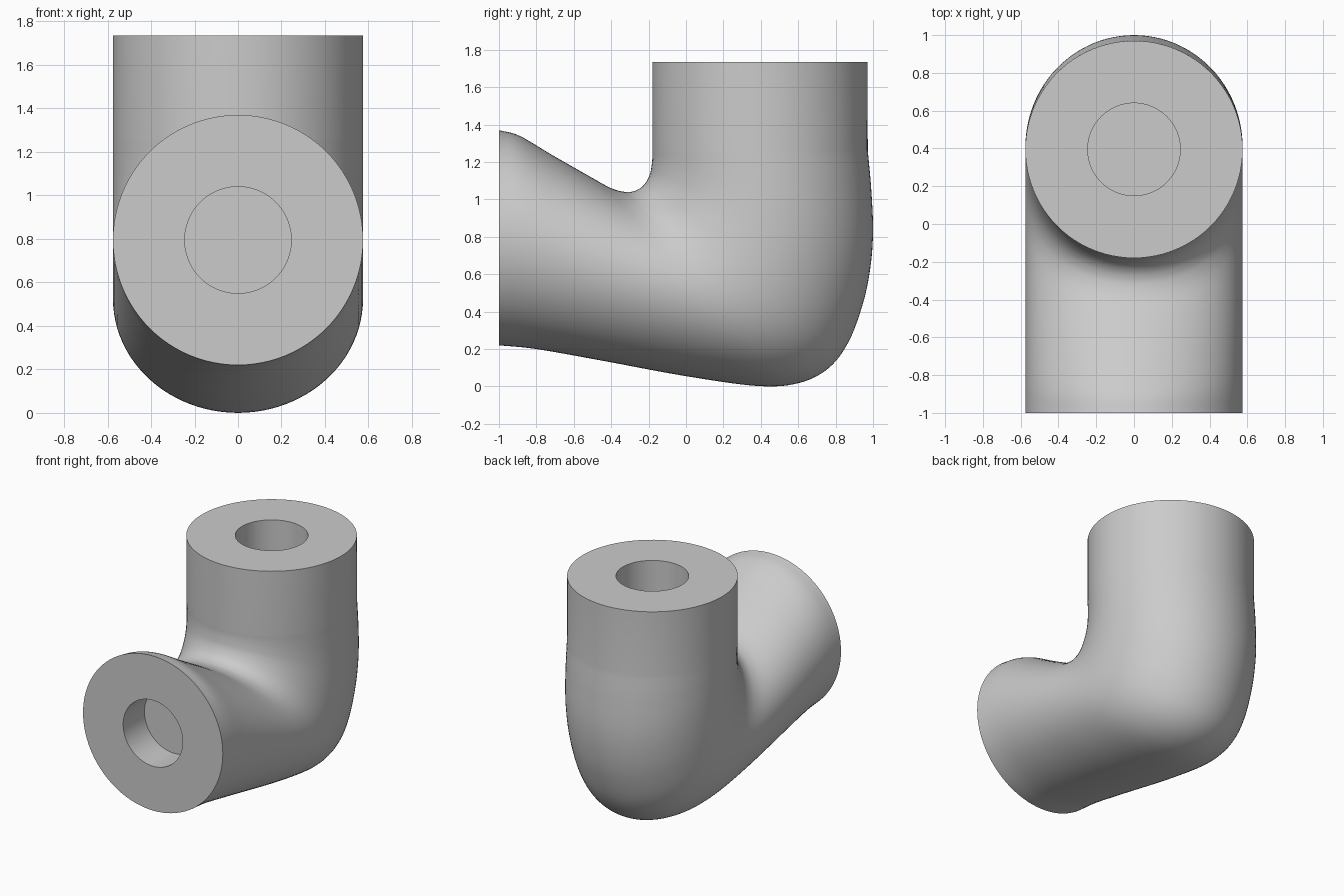
import bpy, bmesh, math
from mathutils import Vector

if "Cube" in bpy.data.objects:
    bpy.data.objects.remove(bpy.data.objects["Cube"], do_unlink=True)

SIDES, STEPS = 96, 6
RADIUS, BORE, DEPTH = 0.575, 0.245, 0.25
TOP = 1.735

# Side profile of the bend: (inner y, inner z, outer y, outer z)
STATIONS = [Vector(s) for s in (
    (-1, 1.37, -1, .22), (-.89, 1.34, -.8, .2), (-.72, 1.24, -.46, .14),
    (-.51, 1.12, 0, .055), (-.4, 1.06, .39, .002), (-.325, 1.04, .61, .02),
    (-.275, 1.045, .765, .1), (-.238, 1.065, .87, .24), (-.212, 1.095, .945, .44),
    (-.193, 1.135, .985, .63), (-.184, 1.18, 1, .83), (-.18, 1.22, .99, 1.06),
    (-.18, 1.26, .972, 1.26))]


def smooth_path(pts):
    """Spline through the stations."""
    ext = [2 * pts[0] - pts[1]] + pts + [2 * pts[-1] - pts[-2]]
    path = []
    for a, b, c, d in zip(ext, ext[1:], ext[2:], ext[3:]):
        for i in range(STEPS):
            t = i / STEPS
            path.append(0.5 * (2 * b + (c - a) * t + (2 * a - 5 * b + 4 * c - d) * t ** 2
                               + (3 * b - a - 3 * c + d) * t ** 3))
    return path + [pts[-1]]


def front_ring(y, r):
    return Vector((y, 0.795 + r, y, 0.795 - r)), r


def top_ring(z, r):
    return Vector((0.395 - r, z, 0.395 + r, z)), r


# Front socket, outer skin, then top socket, as one chain of rings
rings = [front_ring(-1 + DEPTH, BORE), front_ring(-1, BORE)]
rings += [(s, RADIUS) for s in smooth_path(STATIONS)]
rings += [top_ring(TOP, RADIUS), top_ring(TOP, BORE), top_ring(TOP - DEPTH, BORE)]

bm = bmesh.new()
loops = []
for s, half_width in rings:
    inner, outer = Vector((0, s[0], s[1])), Vector((0, s[2], s[3]))
    mid, half = (inner + outer) / 2, (inner - outer) / 2
    angles = [2 * math.pi * k / SIDES for k in range(SIDES)]
    loops.append([bm.verts.new(mid + half * math.cos(a)
                               + Vector((half_width * math.sin(a), 0, 0))) for a in angles])
for low, high in zip(loops, loops[1:]):
    for k in range(SIDES):
        n = (k + 1) % SIDES
        bm.faces.new((low[k], low[n], high[n], high[k]))

# Socket floors
bm.faces.new(loops[0])
bm.faces.new(loops[-1])
bmesh.ops.recalc_face_normals(bm, faces=bm.faces)

mesh = bpy.data.meshes.new("pipe_elbow")
bm.to_mesh(mesh)
bm.free()
elbow = bpy.data.objects.new("pipe_elbow", mesh)
bpy.context.collection.objects.link(elbow)

# Plain grey
grey = bpy.data.materials.new("light_grey")
grey.use_nodes = True
color = (0.6, 0.6, 0.6, 1)
grey.diffuse_color = color
grey.node_tree.nodes["Principled BSDF"].inputs["Base Color"].default_value = color
mesh.materials.append(grey)

bpy.ops.object.select_all(action='DESELECT')
elbow.select_set(True)
bpy.context.view_layer.objects.active = elbow
bpy.ops.object.shade_smooth_by_angle(angle=math.radians(35))
